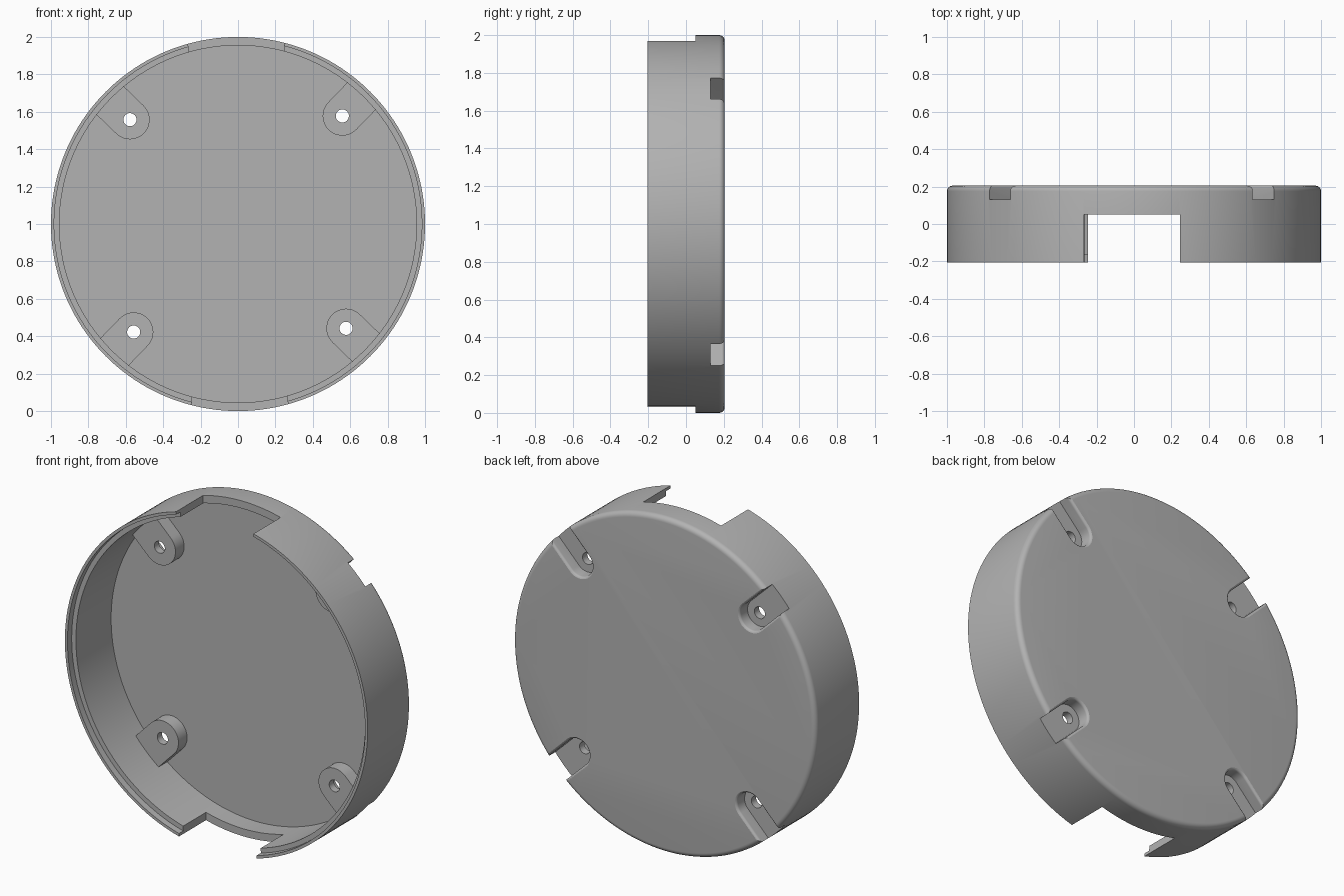
import bpy, bmesh
from math import sin, cos, pi, radians

cube = bpy.data.objects.get("Cube")
if cube:
    bpy.data.objects.remove(cube)

BACK, FRONT = 0.205, -0.205
TILT = radians(1)

grey = bpy.data.materials.new("plain grey")
grey.use_nodes = True
COLOUR = (0.45, 0.45, 0.45, 1)
grey.diffuse_color = COLOUR
grey.node_tree.nodes["Principled BSDF"].inputs["Base Color"].default_value = COLOUR


def loft(name, rings):
    """Skin a list of equal-length point rings and cap both ends."""
    bm = bmesh.new()
    loops = [[bm.verts.new(p) for p in ring] for ring in rings]
    for a, b in zip(loops, loops[1:]):
        for i in range(len(a)):
            j = (i + 1) % len(a)
            bm.faces.new((a[i], a[j], b[j], b[i]))
    bm.faces.new(loops[0])
    bm.faces.new(loops[-1])
    bmesh.ops.recalc_face_normals(bm, faces=bm.faces)
    mesh = bpy.data.meshes.new(name)
    bm.to_mesh(mesh)
    bm.free()
    mesh.materials.append(grey)
    obj = bpy.data.objects.new(name, mesh)
    bpy.context.collection.objects.link(obj)
    return obj


def circle(r, y, cx=0, cz=1, n=160):
    return [(cx + r * cos(2 * pi * i / n), y, cz + r * sin(2 * pi * i / n)) for i in range(n)]


def tongue(angle, half, reach, y, start=0.803):
    """Round-ended outline running outward along a radius."""
    pts = [(reach, -half), (reach, half)]
    pts += [(start + half * cos(t), half * sin(t))
            for t in (pi / 2 + pi * i / 24 for i in range(25))]
    c, s = cos(angle), sin(angle)
    return [(u * c - v * s, y, 1 + u * s + v * c) for u, v in pts]


def combine(target, tool, operation):
    mod = target.modifiers.new(operation, "BOOLEAN")
    mod.operation, mod.object, mod.solver = operation, tool, "EXACT"
    bpy.context.view_layer.objects.active = target
    bpy.ops.object.modifier_apply(modifier=mod.name)
    bpy.data.objects.remove(tool)


# Round case: filleted back edge, side wall, stepped lip, inside floor
F = 0.03
profile = [(1 - F + F * sin(t), BACK - F + F * cos(t))
           for t in (pi / 2 * i / 6 for i in range(7))]
profile += [(1, FRONT), (0.983, FRONT), (0.983, -0.165), (0.955, -0.165), (0.955, 0.167)]
case = loft("round_case", [circle(r, y) for r, y in profile])

# Screw bosses inside the wall, recessed from the back and drilled
E = 0.015
for k in range(4):
    angle = pi / 4 + TILT + k * pi / 2
    boss = loft("screw_boss", [tongue(angle, 0.105, 0.965, y) for y in (0.085, 0.19)])
    combine(case, boss, "UNION")
for k in range(4):
    angle = pi / 4 + TILT + k * pi / 2
    levels = [(0.13, 0.08)]
    levels += [(BACK - E + E * sin(t), 0.08 + E * (1 - cos(t)))
               for t in (pi / 2 * i / 5 for i in range(5))]
    levels += [(BACK + 0.002, 0.08 + E)]
    recess = loft("screw_recess", [tongue(angle, h, 1.1, y) for y, h in levels])
    combine(case, recess, "DIFFERENCE")
    cx, cz = 0.803 * cos(angle), 1 + 0.803 * sin(angle)
    hole = loft("screw_hole", [circle(0.035, y, cx, cz, 32) for y in (0, 0.3)])
    combine(case, hole, "DIFFERENCE")

# Wide notches through the wall at top and bottom
W, LEAN = 0.256, radians(0.6)
for side in (1, -1):
    corners = [(-W, 0.8), (W, 0.8), (W, 1.1), (-W, 1.1)]
    c, s = side * cos(LEAN), side * sin(LEAN)
    notch = loft("wall_notch", [[(u * c - v * s, y, 1 + u * s + v * c) for u, v in corners]
                                for y in (-0.3, 0.05)])
    combine(case, notch, "DIFFERENCE")

bpy.ops.object.select_all(action="DESELECT")
case.select_set(True)
bpy.context.view_layer.objects.active = case
bpy.ops.object.shade_smooth_by_angle(angle=radians(30))
